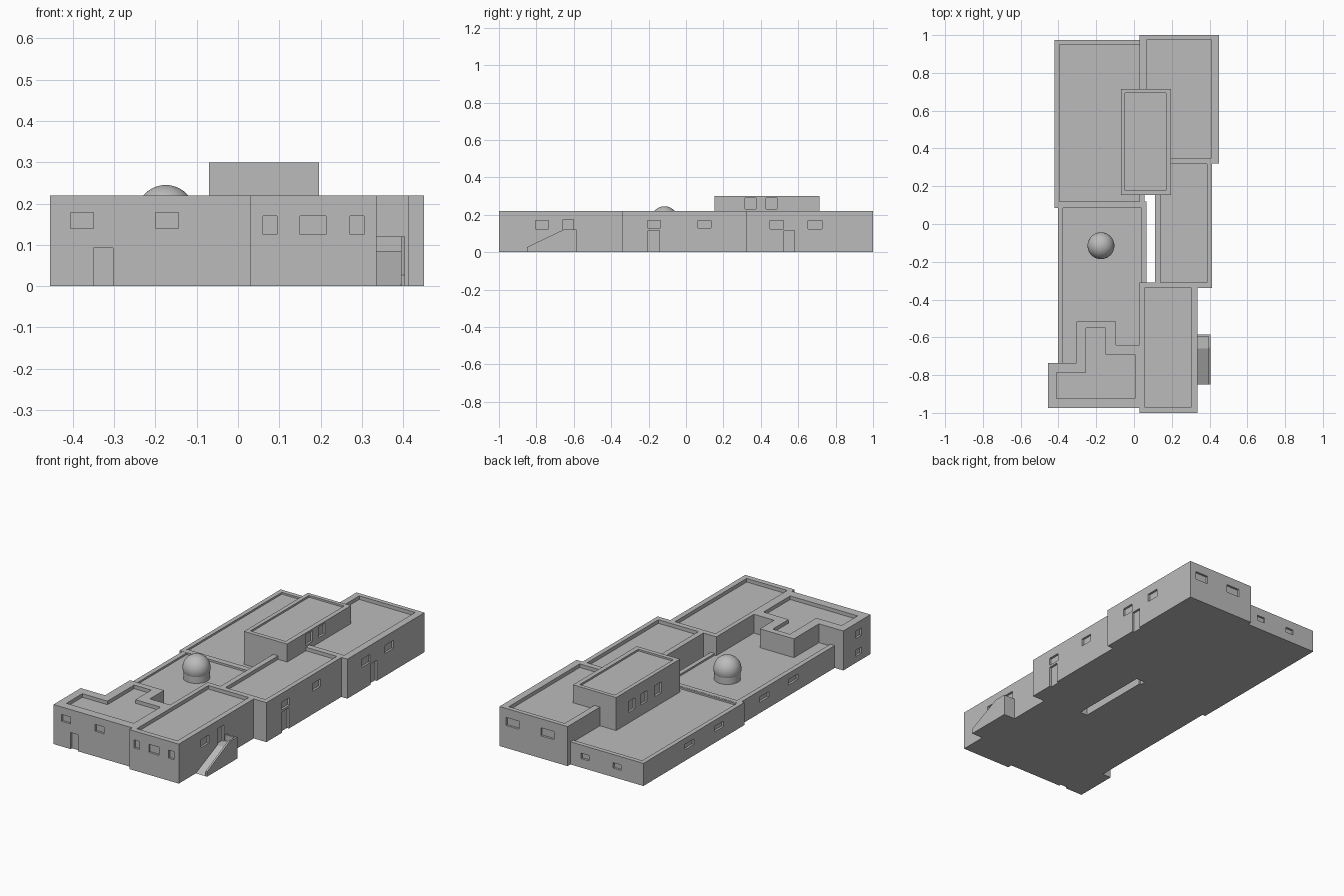
import bpy
import bmesh
from mathutils import Vector

cube = bpy.data.objects.get("Cube")
if cube:
    bpy.data.objects.remove(cube, do_unlink=True)

stone = bpy.data.materials.new("pale_stone")
stone.use_nodes = True
stone.diffuse_color = (0.5, 0.5, 0.5, 1)
stone.node_tree.nodes["Principled BSDF"].inputs["Base Color"].default_value = (0.5, 0.5, 0.5, 1)

RECESS = 0.012


def rect(x0, x1, y0, y1):
    return [(x0, y0), (x1, y0), (x1, y1), (x0, y1)]


def add_prism(bm, pts, low, high, axis="z"):
    """Extrude a flat outline along z, or a (y, z) profile along x."""
    def place(p, t):
        return (p[0], p[1], t) if axis == "z" else (t, p[0], p[1])
    base = bm.faces.new([bm.verts.new(place(p, low)) for p in pts])
    ext = bmesh.ops.extrude_face_region(bm, geom=[base])
    shift = Vector(place((0, 0), high - low))
    bmesh.ops.translate(bm, vec=shift, verts=[g for g in ext["geom"] if isinstance(g, bmesh.types.BMVert)])


def make_object(name, bm):
    bmesh.ops.recalc_face_normals(bm, faces=bm.faces)
    mesh = bpy.data.meshes.new(name)
    bm.to_mesh(mesh)
    bm.free()
    mesh.materials.append(stone)
    obj = bpy.data.objects.new(name, mesh)
    bpy.context.collection.objects.link(obj)
    return obj


def prism(name, pts, low, high, axis="z"):
    bm = bmesh.new()
    add_prism(bm, pts, low, high, axis)
    return make_object(name, bm)


def block(name, outline, inner, top, rim, openings=()):
    """Walled block with a sunken roof and recessed openings.
    Opening: (wall axis, wall position, centre, bottom, width, height)."""
    obj = prism(name, outline, 0, top)
    bm = bmesh.new()
    add_prism(bm, inner, top - rim, top + 0.05)
    for axis, pos, mid, z, w, h in openings:
        a, b, p, q = pos - RECESS, pos + RECESS, mid - w / 2, mid + w / 2
        foot = rect(a, b, p, q) if axis == "x" else rect(p, q, a, b)
        add_prism(bm, foot, z if z else -0.02, z + h)
    cutter = make_object(name + "_cutter", bm)
    cutter.hide_render = True
    mod = obj.modifiers.new("openings", "BOOLEAN")
    mod.operation = "DIFFERENCE"
    mod.solver = "EXACT"
    mod.object = cutter
    # Bake the cut and drop the cutter
    dg = bpy.context.evaluated_depsgraph_get()
    cut = bpy.data.meshes.new_from_object(obj.evaluated_get(dg))
    obj.modifiers.clear()
    obj.data = cut
    bpy.data.objects.remove(cutter, do_unlink=True)
    return obj


def windows(axis, pos, mids, z, w, h):
    return [(axis, pos, m, z, w, h) for m in mids]


# Tall wings along the right side
block("front_wing", rect(0.03, 0.335, -1, -0.31), rect(0.055, 0.305, -0.97, -0.34), 0.22, 0.02,
      windows("y", -1, (0.077, 0.288), 0.125, 0.034, 0.045)
      + windows("y", -1, (0.182,), 0.125, 0.063, 0.045)
      + windows("x", 0.335, (-0.77,), 0.125, 0.07, 0.045)
      + windows("x", 0.335, (-0.63,), 0.085, 0.055, 0.09))
block("middle_wing", rect(0.11, 0.413, -0.34, 0.33), rect(0.14, 0.387, -0.31, 0.318), 0.22, 0.02,
      windows("x", 0.413, (-0.17, 0.1), 0.128, 0.07, 0.042)
      + windows("x", 0.413, (-0.172,), 0, 0.06, 0.115))
block("back_wing", rect(0.03, 0.45, 0.32, 1), rect(0.065, 0.41, 0.35, 0.975), 0.22, 0.02,
      windows("x", 0.45, (0.485, 0.69), 0.125, 0.073, 0.045)
      + windows("x", 0.45, (0.552,), 0, 0.057, 0.115)
      + windows("y", 1, (0.155, 0.37), 0.125, 0.08, 0.045))

# Stepped corner building at the front left
block("corner_building",
      [(-0.455, -0.975), (0.032, -0.975), (0.032, -0.64), (-0.095, -0.64),
       (-0.095, -0.515), (-0.305, -0.515), (-0.305, -0.735), (-0.455, -0.735)],
      [(-0.41, -0.925), (0.005, -0.925), (0.005, -0.69), (-0.15, -0.69),
       (-0.15, -0.55), (-0.255, -0.55), (-0.255, -0.785), (-0.41, -0.785)], 0.22, 0.02,
      windows("y", -0.975, (-0.378, -0.172), 0.14, 0.055, 0.038)
      + windows("y", -0.975, (-0.326,), 0, 0.047, 0.092)
      + windows("x", -0.455, (-0.87,), 0.135, 0.05, 0.04)
      + windows("x", -0.455, (-0.87,), 0.035, 0.05, 0.035))

# Low halls on the left
block("low_front_hall", rect(-0.402, 0.065, -0.95, 0.12), rect(-0.375, 0.04, -0.92, 0.09), 0.125, 0.01,
      windows("x", -0.402, (-0.115, -0.37), 0.06, 0.08, 0.03))
block("low_back_hall", rect(-0.42, 0.055, 0.085, 0.975), rect(-0.395, 0.03, 0.11, 0.95), 0.126, 0.01,
      windows("x", -0.42, (0.57, 0.31), 0.062, 0.08, 0.03)
      + windows("y", 0.975, (-0.06, -0.257), 0.05, 0.05, 0.03))

# Raised upper room
block("upper_room", rect(-0.07, 0.196, 0.153, 0.715), rect(-0.047, 0.17, 0.177, 0.693), 0.3, 0.01,
      windows("x", 0.196, (0.345, 0.457), 0.23, 0.06, 0.06)
      + windows("x", -0.07, (0.577, 0.47, 0.345), 0.175, 0.055, 0.06))

# Outside ramp with landing, side wall and end wall
prism("stair_ramp", [(-0.85, 0), (-0.66, 0.085), (-0.585, 0.085), (-0.585, 0)], 0.33, 0.397, "x")
prism("stair_side_wall", [(-0.85, 0), (-0.85, 0.027), (-0.655, 0.12), (-0.585, 0.12), (-0.585, 0)],
      0.395, 0.405, "x")
prism("stair_end_wall", rect(0.33, 0.4, -0.595, -0.585), 0, 0.12)

# Dome on its drum
bpy.ops.mesh.primitive_cylinder_add(vertices=48, radius=0.067, depth=0.045, location=(-0.175, -0.115, 0.1325))
drum = bpy.context.object
drum.name = "dome_drum"
bpy.ops.mesh.primitive_uv_sphere_add(segments=48, ring_count=24, radius=0.071, location=(-0.175, -0.115, 0.174))
dome = bpy.context.object
dome.name = "dome"
for obj in (drum, dome):
    obj.data.materials.append(stone)
    bpy.ops.object.select_all(action="DESELECT")
    obj.select_set(True)
    bpy.context.view_layer.objects.active = obj
    bpy.ops.object.shade_smooth_by_angle()
